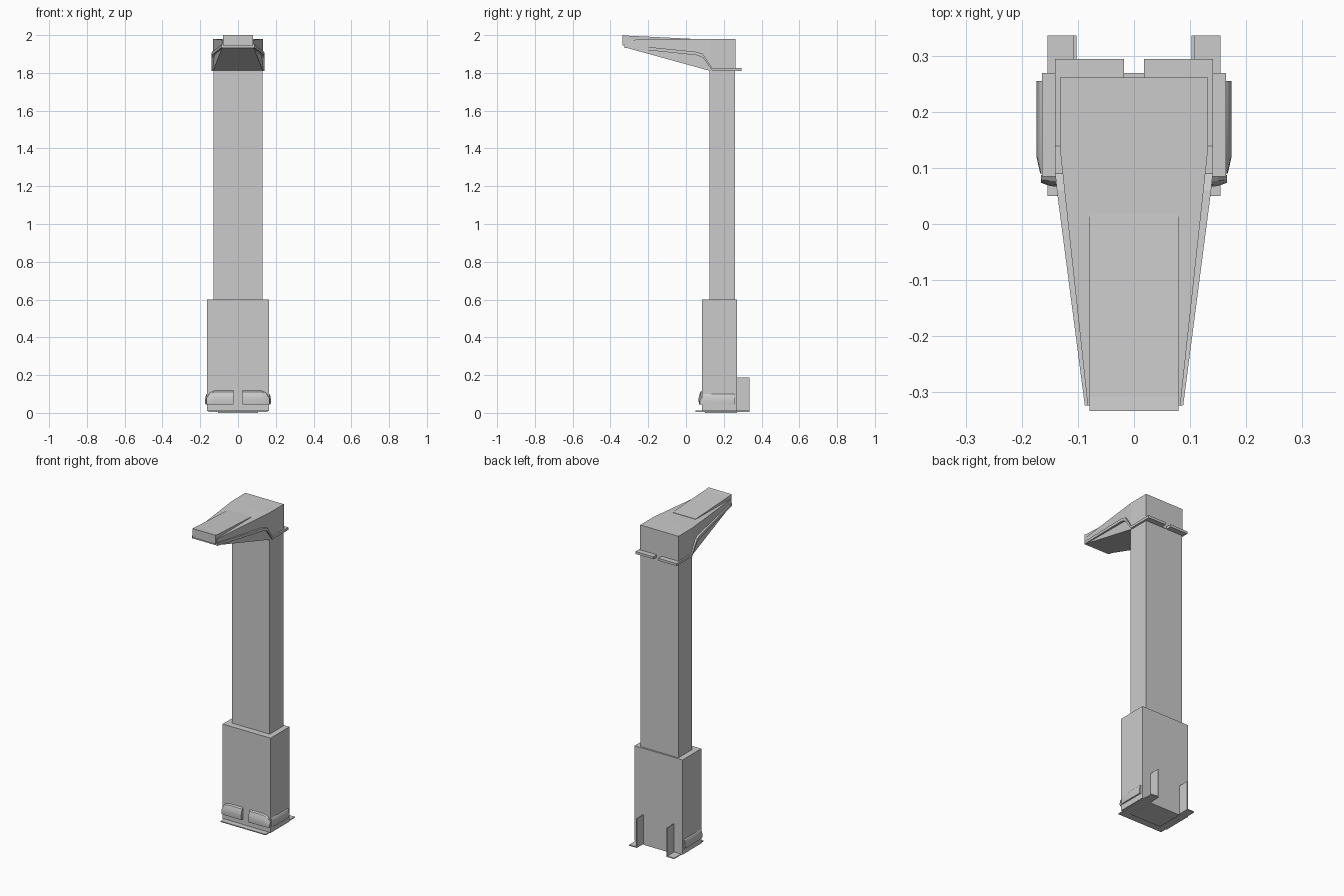
import bpy
import bmesh

cube = bpy.data.objects.get("Cube")
if cube:
    bpy.data.objects.remove(cube, do_unlink=True)

grey = bpy.data.materials.new("light_grey")
grey.use_nodes = True
grey.diffuse_color = (0.6, 0.6, 0.6, 1)
grey.node_tree.nodes["Principled BSDF"].inputs["Base Color"].default_value = (0.6, 0.6, 0.6, 1)


def skin(name, rings, smooth=False):
    """Join equal-length rings of points into a closed solid."""
    bm = bmesh.new()
    loops = [[bm.verts.new(p) for p in ring] for ring in rings]
    n = len(loops[0])
    for a, b in zip(loops, loops[1:]):
        for i in range(n):
            j = (i + 1) % n
            bm.faces.new((a[i], a[j], b[j], b[i]))
    bm.faces.new(loops[0])
    bm.faces.new(loops[-1])
    bmesh.ops.recalc_face_normals(bm, faces=bm.faces)
    mesh = bpy.data.meshes.new(name)
    bm.to_mesh(mesh)
    bm.free()
    mesh.materials.append(grey)
    obj = bpy.data.objects.new(name, mesh)
    bpy.context.collection.objects.link(obj)
    if smooth:
        bpy.ops.object.select_all(action='DESELECT')
        obj.select_set(True)
        bpy.context.view_layer.objects.active = obj
        bpy.ops.object.shade_smooth_by_angle()
    return obj


def box(name, x, y, z):
    return skin(name, [[(x[0], y[0], h), (x[1], y[0], h), (x[1], y[1], h), (x[0], y[1], h)]
                       for h in z])


def tapered(name, rows):
    """Symmetric rectangular sections: y, half width, bottom, top."""
    return skin(name, [[(-w, y, lo), (w, y, lo), (w, y, hi), (-w, y, hi)]
                       for y, w, lo, hi in rows])


def mirrored(obj):
    obj.modifiers.new("mirror", 'MIRROR')
    return obj


# Pedestal and column
box("pedestal", (-0.165, 0.165), (0.085, 0.27), (0.01, 0.6))
box("column", (-0.13, 0.13), (0.125, 0.26), (0.6, 1.83))

# Base plate with rear brackets
box("base_plate", (-0.155, 0.155), (0.05, 0.27), (0.006, 0.012))
box("base_underside", (-0.105, 0.105), (0.1, 0.27), (0, 0.007))
mirrored(box("rear_foot", (0.103, 0.155), (0.27, 0.337), (0.006, 0.012)))
mirrored(box("rear_bracket", (0.103, 0.108), (0.268, 0.337), (0.006, 0.187)))

# Rounded bumpers: (outward depth, height) section swept along the wall
dome = [(-0.004, 0), (0.016, 0), (0.019, 0.025), (0.016, 0.047), (0.009, 0.066), (-0.004, 0.075)]
front = [[(x, 0.085 - d * s, 0.045 + h * t) for d, h in dome]
         for x, s, t in [(0.025, 1, 1), (0.125, 1, 1), (0.15, 0.9, 0.85), (0.166, 0.6, 0.5)]]
mirrored(skin("front_bumper", front, True))
side = [[(0.165 + d * s, y, 0.045 + h * 0.75) for d, h in dome]
        for y, s in [(0.256, 0.5), (0.12, 0.5), (0.09, 0.15)]]
mirrored(skin("side_bumper", side, True))

# Overhanging head with a raised panel
tapered("head", [(0.262, 0.132, 1.81, 1.98), (0.13, 0.132, 1.81, 1.98),
                 (-0.305, 0.085, 1.93, 1.975), (-0.325, 0.083, 1.94, 1.975)])
tapered("head_top_panel", [(0.02, 0.08, 1.96, 1.981), (-0.31, 0.08, 1.95, 1.997),
                           (-0.335, 0.08, 1.945, 2.0)])

# Trim ledge following the head, split at the back
tapered("head_trim", [(0.262, 0.141, 1.81, 1.825), (0.14, 0.141, 1.81, 1.825),
                      (0.09, 0.141, 1.88, 1.9), (0.06, 0.138, 1.893, 1.911),
                      (-0.325, 0.088, 1.933, 1.95)])
mirrored(box("rear_trim", (0.018, 0.141), (0.255, 0.295), (1.81, 1.825)))
